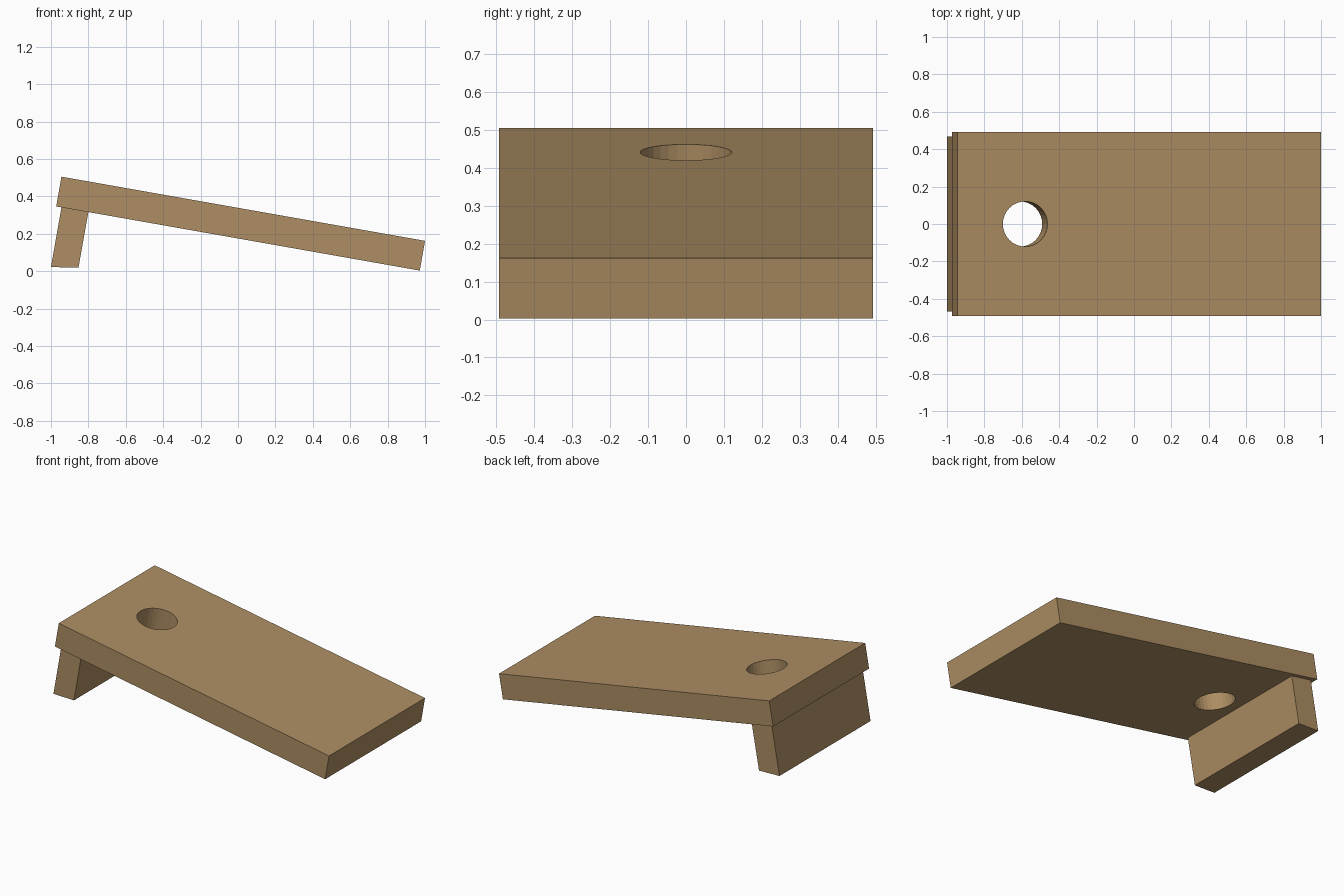
import bpy, bmesh, math
from mathutils import Matrix, Vector

if "Cube" in bpy.data.objects:
    bpy.data.objects.remove(bpy.data.objects["Cube"])

wood = bpy.data.materials.new("wood")
wood.diffuse_color = (0.42, 0.27, 0.125, 1)
wood.use_nodes = True
wood.node_tree.nodes["Principled BSDF"].inputs["Base Color"].default_value = wood.diffuse_color
TILT = math.radians(10)


def make_object(name, bm):
    bmesh.ops.recalc_face_normals(bm, faces=bm.faces)
    mesh = bpy.data.meshes.new(name)
    bm.to_mesh(mesh)
    bm.free()
    mesh.materials.append(wood)
    obj = bpy.data.objects.new(name, mesh)
    bpy.context.collection.objects.link(obj)
    return obj


def extrude_profile(name, points, half_width):
    """Side profile (x, z) extruded across y."""
    bm = bmesh.new()
    face = bm.faces.new([bm.verts.new((x, -half_width, z)) for x, z in points])
    new = bmesh.ops.extrude_face_region(bm, geom=[face])["geom"]
    verts = [v for v in new if isinstance(v, bmesh.types.BMVert)]
    bmesh.ops.translate(bm, verts=verts, vec=(0, 2 * half_width, 0))
    return make_object(name, bm)


# Sloped board
board = extrude_profile(
    "board", [(-0.972, 0.346), (0.972, 0.003), (1.0, 0.162), (-0.944, 0.505)], 0.493)

# Support block under the raised end
extrude_profile(
    "rear_support", [(-1.0, 0.022), (-0.853, 0.018), (-0.8, 0.3157), (-0.944, 0.341)], 0.468)

# Round hole cut square to the board
bm = bmesh.new()
bmesh.ops.create_cone(
    bm, cap_ends=True, segments=32, radius1=0.121, radius2=0.121, depth=0.4,
    matrix=Matrix.Translation(Vector((-0.596, 0, 0.361))) @ Matrix.Rotation(TILT, 4, 'Y'))
cutter = make_object("hole_cutter", bm)
cutter.hide_render = True
cutter.hide_set(True)

cut = board.modifiers.new("hole", 'BOOLEAN')
cut.operation = 'DIFFERENCE'
cut.solver = 'EXACT'
cut.object = cutter
